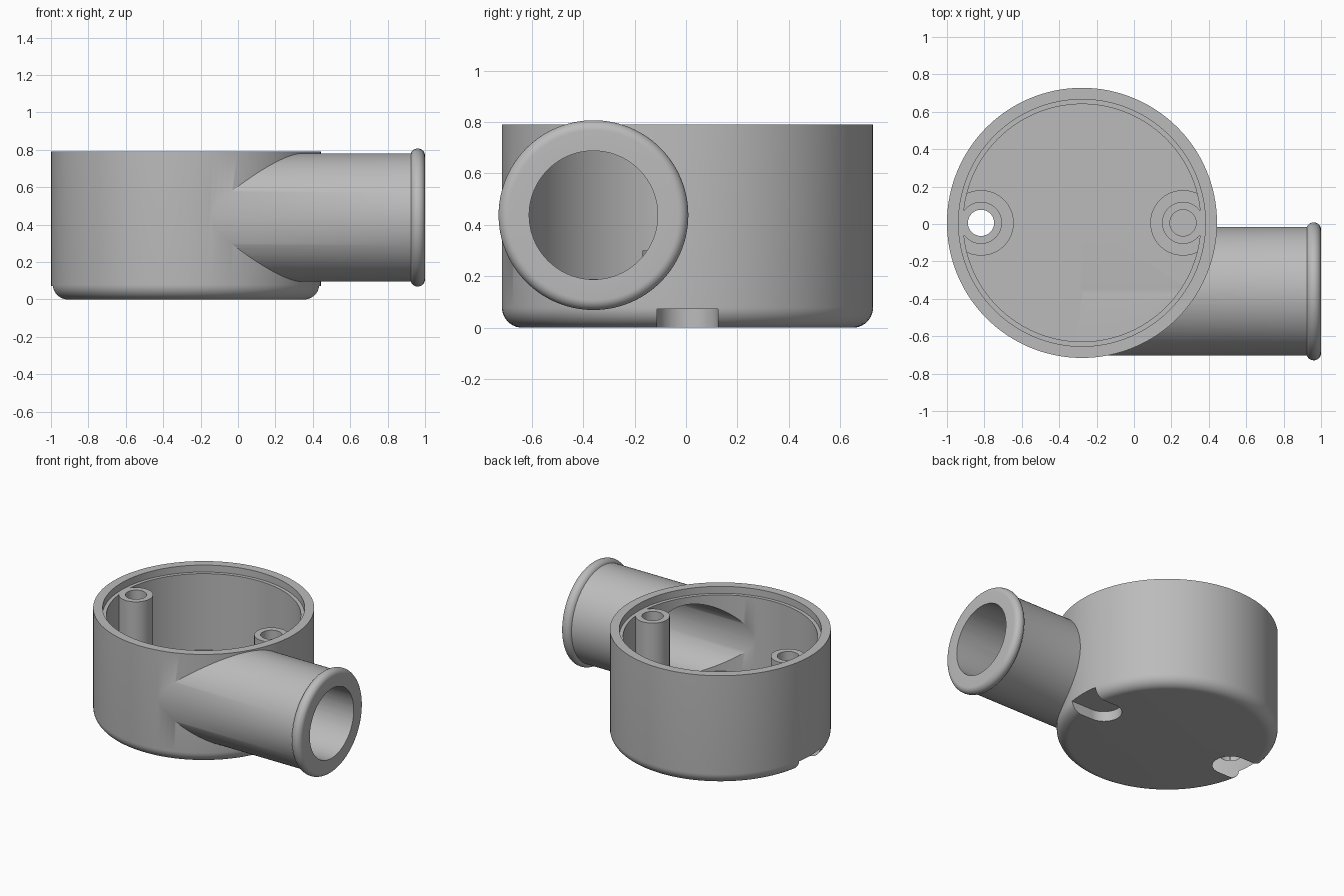
import bpy, bmesh, math
from mathutils import Matrix, Vector

old = bpy.data.objects.get("Cube")
if old:
    bpy.data.objects.remove(old, do_unlink=True)

CX, CY = -0.278, 0.006          # axis of the round box
PY, PZ = -0.36, 0.438           # axis of the side spout
SCREWS = ((-0.818, -1), (0.262, 1))

grey = bpy.data.materials.new("light_grey")
grey.use_nodes = True
colour = (0.5, 0.5, 0.5, 1)
grey.diffuse_color = colour
grey.node_tree.nodes["Principled BSDF"].inputs["Base Color"].default_value = colour


def finish(name, bm):
    bmesh.ops.recalc_face_normals(bm, faces=bm.faces[:])
    mesh = bpy.data.meshes.new(name)
    bm.to_mesh(mesh)
    bm.free()
    mesh.materials.append(grey)
    ob = bpy.data.objects.new(name, mesh)
    bpy.context.collection.objects.link(ob)
    return ob


def lathe(name, profile, matrix, steps=128):
    """Closed solid from a (radius, height) profile that starts and ends on the axis."""
    bm = bmesh.new()
    verts = [bm.verts.new((r, 0, z)) for r, z in profile]
    edges = [bm.edges.new(pair) for pair in zip(verts, verts[1:])]
    bmesh.ops.spin(bm, geom=verts + edges, cent=(0, 0, 0), axis=(0, 0, 1),
                   angle=math.tau, steps=steps, use_duplicate=False)
    bmesh.ops.remove_doubles(bm, verts=bm.verts[:], dist=1e-5)
    bm.transform(matrix)
    return finish(name, bm)


def rod(name, radius, low, high, matrix, steps=64):
    return lathe(name, [(0, low), (radius, low), (radius, high), (0, high)], matrix, steps)


def block(name, size, centre):
    bm = bmesh.new()
    bmesh.ops.create_cube(bm, size=1)
    bm.transform(Matrix.Translation(centre) @ Matrix.Diagonal((*size, 1)))
    return finish(name, bm)


def combine(target, tool, operation):
    """Apply a boolean and discard the tool."""
    mod = target.modifiers.new("cut", "BOOLEAN")
    mod.operation, mod.object, mod.solver = operation, tool, "EXACT"
    bpy.context.view_layer.objects.active = target
    bpy.ops.object.modifier_apply(modifier=mod.name)
    bpy.data.objects.remove(tool, do_unlink=True)


def arc(r, z, radius, start, end, steps=10):
    angles = [math.radians(start + (end - start) * i / steps) for i in range(steps + 1)]
    return [(r + radius * math.cos(a), z + radius * math.sin(a)) for a in angles]


upright = Matrix.Translation((CX, CY, 0))
sideways = Matrix.Translation((0, PY, PZ)) @ Matrix.Rotation(math.pi / 2, 4, "Y")

# Round box with a rounded lower edge
box = lathe("junction_box", [(0, 0)] + arc(0.642, 0.08, 0.08, -90, 0)
            + [(0.722, 0.79), (0, 0.79)], upright)

# Spout with a rounded lip
spout = lathe("spout", [(0, CX), (0.343, CX), (0.343, 0.922)]
              + arc(0.33, 0.961, 0.039, -70, 90, 14) + [(0, 1.0)], sideways)
combine(box, spout, "UNION")

# Hollow interior with a lid ledge, opening into the spout bore
cavity = lathe("cavity", [(0, 0.19), (0.635, 0.19), (0.635, 0.74),
                          (0.66, 0.74), (0.66, 0.9), (0, 0.9)], upright)
combine(box, cavity, "DIFFERENCE")
combine(box, rod("bore", 0.25, CX, 1.1, sideways, 96), "DIFFERENCE")

# Screw posts with wide feet, through holes and open slots underneath
for x, side in SCREWS:
    place = Matrix.Translation((x, CY, 0))
    post = lathe("screw_post", [(0, 0.12), (0.175, 0.12), (0.175, 0.3),
                                (0.112, 0.3), (0.112, 0.74), (0, 0.74)], place, 64)
    combine(box, post, "UNION")
    combine(box, rod("screw_hole", 0.07, -0.1, 0.9, place), "DIFFERENCE")
    slot = rod("slot", 0.118, -0.1, 0.072, place)
    combine(slot, block("slot_mouth", (0.3, 0.236, 0.172),
                        Vector((x + side * 0.15, CY, -0.014))), "UNION")
    combine(box, slot, "DIFFERENCE")

bpy.ops.object.select_all(action="DESELECT")
box.select_set(True)
bpy.context.view_layer.objects.active = box
bpy.ops.object.shade_smooth_by_angle(angle=math.radians(30))
